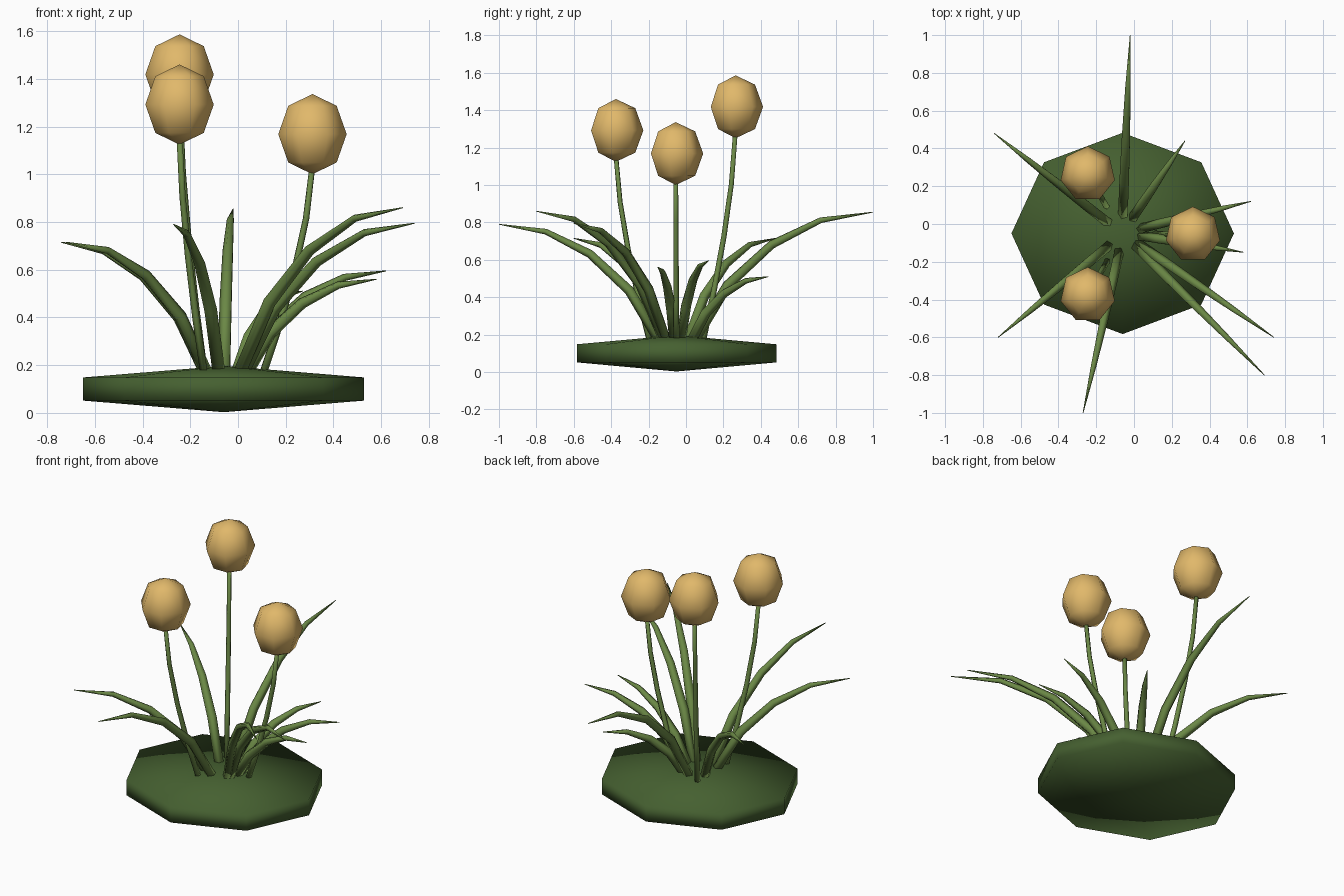
import bpy, bmesh
from math import pi, cos, sin
from mathutils import Vector

cube = bpy.data.objects.get("Cube")
if cube:
    bpy.data.objects.remove(cube)


def material(name, rgb):
    m = bpy.data.materials.new(name)
    m.use_nodes = True
    m.diffuse_color = (*rgb, 1)
    m.node_tree.nodes["Principled BSDF"].inputs["Base Color"].default_value = (*rgb, 1)
    return m


MOSS = material("dark green", (0.06, 0.117, 0.03))
LEAF = material("leaf green", (0.145, 0.245, 0.06))
GOLD = material("golden yellow", (0.75, 0.48, 0.145))


def finish(bm, name, mat):
    bmesh.ops.recalc_face_normals(bm, faces=bm.faces)
    for f in bm.faces:
        f.smooth = True
    mesh = bpy.data.meshes.new(name)
    bm.to_mesh(mesh)
    bm.free()
    mesh.materials.append(mat)
    ob = bpy.data.objects.new(name, mesh)
    bpy.context.collection.objects.link(ob)
    return ob


def ball(name, centre, size, segments, rings, mat):
    bm = bmesh.new()
    bmesh.ops.create_uvsphere(bm, u_segments=segments, v_segments=rings, radius=1)
    bmesh.ops.scale(bm, vec=size, verts=bm.verts)
    bmesh.ops.translate(bm, vec=centre, verts=bm.verts)
    return finish(bm, name, mat)


def tube(name, path, radii, sides, mat):
    """Tapered tube through the path points, closed at both ends."""
    bm = bmesh.new()
    rings = []
    for i, (p, r) in enumerate(zip(path, radii)):
        along = (path[min(i + 1, len(path) - 1)] - path[max(i - 1, 0)]).normalized()
        flat = Vector((path[-1].x - path[0].x, path[-1].y - path[0].y, 0))
        side = Vector((-flat.y, flat.x, 0)).normalized()
        up = along.cross(side)
        rings.append([bm.verts.new(p + r * (cos(a) * side + sin(a) * up))
                      for a in (2 * pi * k / sides for k in range(sides))])
    for low, high in zip(rings, rings[1:]):
        for k in range(sides):
            n = (k + 1) % sides
            bm.faces.new((low[k], low[n], high[n], high[k]))
    bm.faces.new(rings[0])
    bm.faces.new(rings[-1])
    return finish(bm, name, mat)


def outward(start_z, tip, offset, bend_h, bend_z):
    """Curved path from near the mound's middle to the tip."""
    tip = Vector(tip)
    away = Vector((tip.x - MID.x, tip.y - MID.y, 0)).normalized()
    base = MID + away * offset
    base.z = start_z
    points = []
    for k in range(5):
        t = k / 4
        p = base.lerp(tip, bend_h(t))
        p.z = start_z + (tip.z - start_z) * bend_z(t)
        points.append(p)
    return points


MID = Vector((-0.06, -0.05, 0))

# Mound
ball("mound", (-0.06, -0.05, 0.1), (0.68, 0.615, 0.097), 8, 3, MOSS)

# Flowers on stems
for side, x, y, z in (("right_back", -0.245, 0.265, 1.418),
                      ("right_front", -0.245, -0.375, 1.292),
                      ("left", 0.312, -0.055, 1.168)):
    ball("bloom_" + side, (x, y, z), (0.147, 0.147, 0.168), 7, 4, GOLD)
    path = outward(0.15, (x, y, z - 0.13), 0.16,
                   lambda t: 1 - (1 - t) ** 1.5, lambda t: t)
    tube("stem_" + side, path, (0.017, 0.016, 0.015, 0.014, 0.013), 5, LEAF)

# Arching leaves
tips = ((-0.02, 1.0, 0.855), (-0.74, 0.48, 0.715), (0.27, 0.44, 0.51),
        (0.62, 0.12, 0.595), (0.58, -0.15, 0.56), (0.74, -0.6, 0.795),
        (0.69, -0.8, 0.86), (-0.72, -0.6, 0.715), (-0.27, -1.0, 0.79))
for i, tip in enumerate(tips):
    path = outward(0.16, tip, 0.09,
                   lambda t: t ** 1.2, lambda t: 1 - (1 - t) ** 2)
    tube("leaf_%d" % (i + 1), path, (0.028, 0.028, 0.024, 0.016, 0.002), 5, LEAF)
